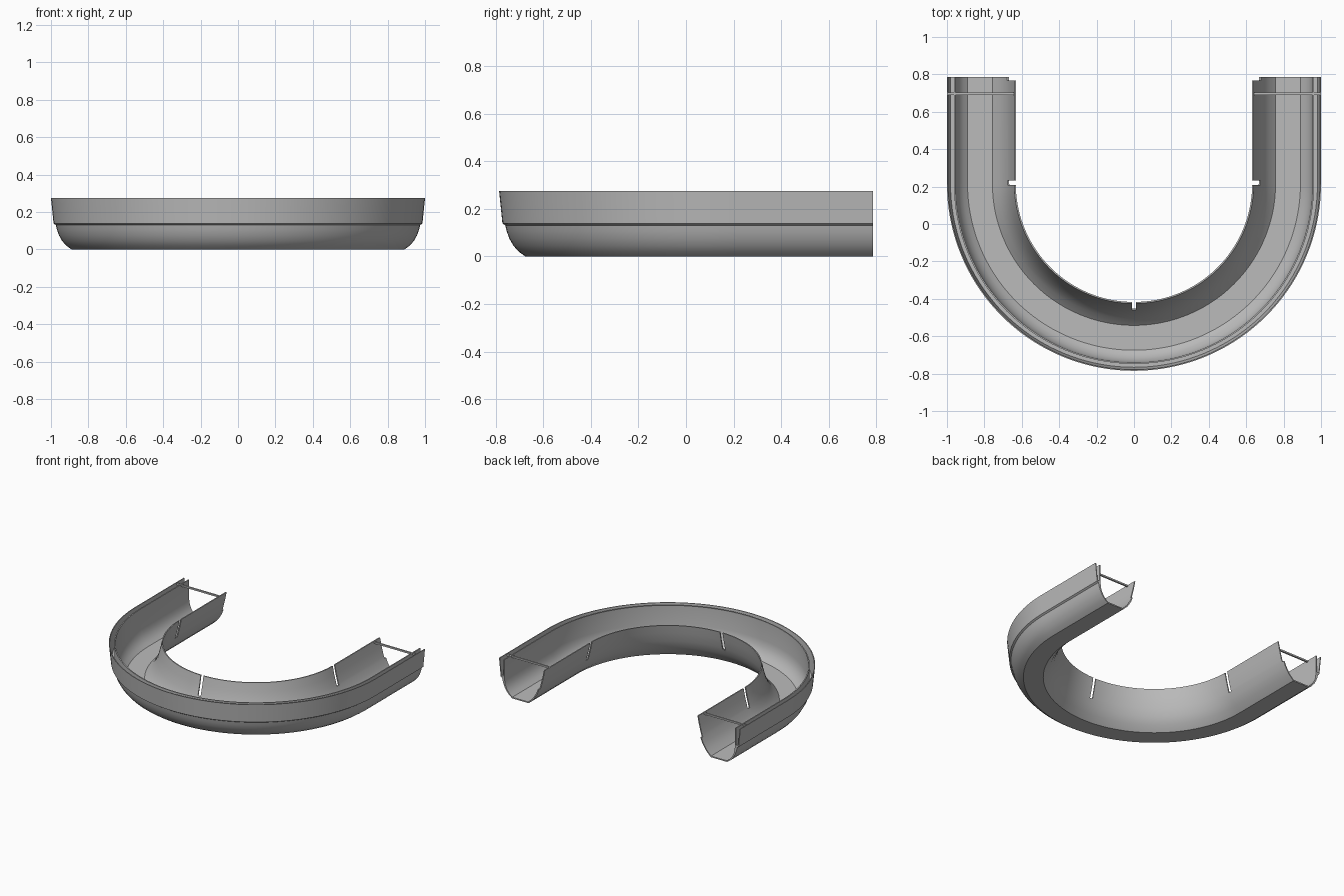
import bpy, bmesh, math

if "Cube" in bpy.data.objects:
    bpy.data.objects.remove(bpy.data.objects["Cube"])

END_Y, BEND_Y, BEND_STEPS = 0.785, 0.215, 72

grey = bpy.data.materials.new("plain grey")
grey.use_nodes = True
grey.diffuse_color = (0.5, 0.5, 0.5, 1)
grey.node_tree.nodes["Principled BSDF"].inputs["Base Color"].default_value = (0.5, 0.5, 0.5, 1)


def make_object(name, bm):
    bmesh.ops.recalc_face_normals(bm, faces=bm.faces)
    mesh = bpy.data.meshes.new(name)
    bm.to_mesh(mesh)
    bm.free()
    mesh.materials.append(grey)
    obj = bpy.data.objects.new(name, mesh)
    bpy.context.collection.objects.link(obj)
    return obj


def box(name, low, high):
    bm = bmesh.new()
    bmesh.ops.create_cube(bm, size=1)
    for v in bm.verts:
        v.co = [a + (c + 0.5) * (b - a) for a, b, c in zip(low, high, v.co)]
    return make_object(name, bm)


# Channel cross-section as (radius, height): outer skin, then back along the inside
outside = [(0.632, 0.272), (0.645, 0.21), (0.663, 0.14), (0.685, 0.085),
           (0.715, 0.038), (0.755, 0), (0.89, 0), (0.918, 0.02), (0.94, 0.045),
           (0.957, 0.075), (0.968, 0.105), (0.974, 0.13), (0.986, 0.138), (1.0, 0.275)]
inside = [(0.994, 0.275), (0.981, 0.146), (0.963, 0.146), (0.963, 0.272),
          (0.955, 0.272), (0.955, 0.13), (0.948, 0.085), (0.932, 0.052),
          (0.913, 0.028), (0.89, 0.009), (0.757, 0.009), (0.722, 0.044),
          (0.693, 0.09), (0.671, 0.142), (0.653, 0.21), (0.64, 0.272)]
section = outside + inside

# Stations along the path: straight leg, half-circle bend, straight leg
stations = [(0, END_Y - BEND_Y)]
stations += [(-math.pi * i / BEND_STEPS, 0) for i in range(BEND_STEPS + 1)]
stations += [(-math.pi, END_Y - BEND_Y)]

# Sweep the section along the path
bm = bmesh.new()
rings = [[bm.verts.new((r * math.cos(a), BEND_Y + shift + r * math.sin(a), z))
          for r, z in section] for a, shift in stations]
n = len(section)
for ring, following in zip(rings, rings[1:]):
    for i in range(n):
        j = (i + 1) % n
        bm.faces.new((ring[i], ring[j], following[j], following[i]))
bm.faces.new(rings[0])
bm.faces.new(rings[-1])
channel = make_object("gutter_channel", bm)

# Slots in the inner wall and trimmed corners at both ends
cutters = [box("front_slot_cutter", (-0.011, -0.46, 0.13), (0.011, -0.38, 0.4))]
for side in (-1, 1):
    x0, x1 = sorted((side * 0.6, side * 0.68))
    cutters.append(box("side_slot_cutter", (x0, 0.208, 0.13), (x1, 0.232, 0.4)))
    cutters.append(box("end_trim_cutter", (x0, 0.768, 0.125), (x1, 0.9, 0.4)))

bpy.context.view_layer.objects.active = channel
for cutter in cutters:
    cutter.hide_render = True
    mod = channel.modifiers.new("cut", "BOOLEAN")
    mod.operation, mod.solver, mod.object = "DIFFERENCE", "EXACT", cutter
    bpy.ops.object.modifier_apply(modifier=mod.name)
    bpy.data.objects.remove(cutter)

bpy.ops.object.select_all(action="DESELECT")
channel.select_set(True)
bpy.ops.object.shade_smooth_by_angle(angle=math.radians(25))

# Tie bars across the open ends
for side, name in ((1, "left_tie_bar"), (-1, "right_tie_bar")):
    x0, x1 = sorted((side * 0.636, side * 0.995))
    box(name, (x0, 0.69, 0.258), (x1, 0.702, 0.27))
